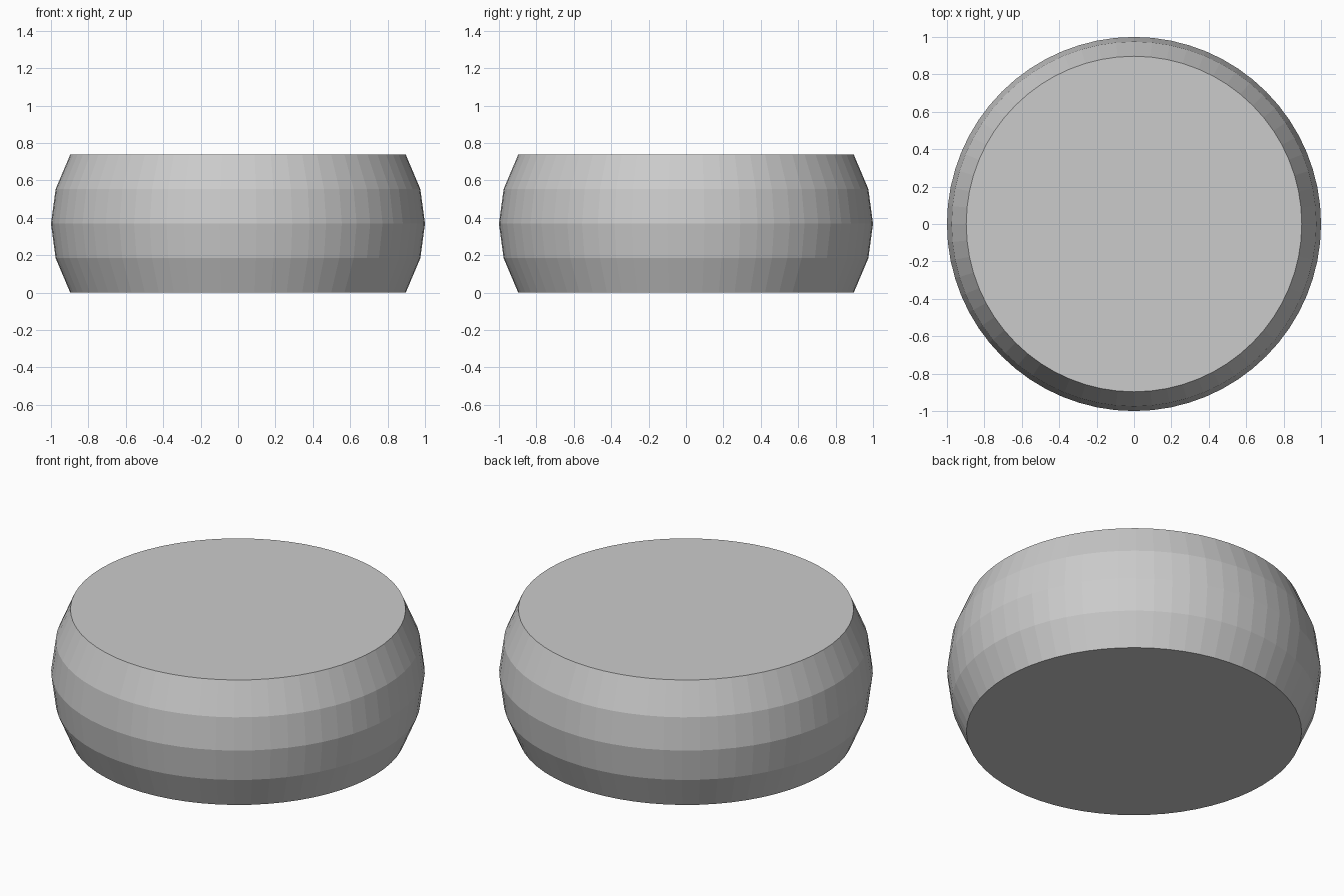
import bpy, bmesh
from math import sin, cos, tau

if "Cube" in bpy.data.objects:
    bpy.data.objects.remove(bpy.data.objects["Cube"])

SIDES = 64
# Bulging side profile as (radius, height)
PROFILE = [(0.897, 0.0), (0.975, 0.184), (1.0, 0.369), (0.975, 0.554), (0.897, 0.738)]

# Flat-shaded drum: stacked rings joined by quads, with flat caps
bm = bmesh.new()
rings = [[bm.verts.new((r * cos(tau * i / SIDES), r * sin(tau * i / SIDES), z))
          for i in range(SIDES)] for r, z in PROFILE]
for low, high in zip(rings, rings[1:]):
    for i in range(SIDES):
        j = (i + 1) % SIDES
        bm.faces.new((low[i], low[j], high[j], high[i]))
bm.faces.new(rings[0][::-1])
bm.faces.new(rings[-1])

mesh = bpy.data.meshes.new("rounded_drum")
bm.to_mesh(mesh)
bm.free()
bpy.context.collection.objects.link(bpy.data.objects.new("rounded_drum", mesh))
